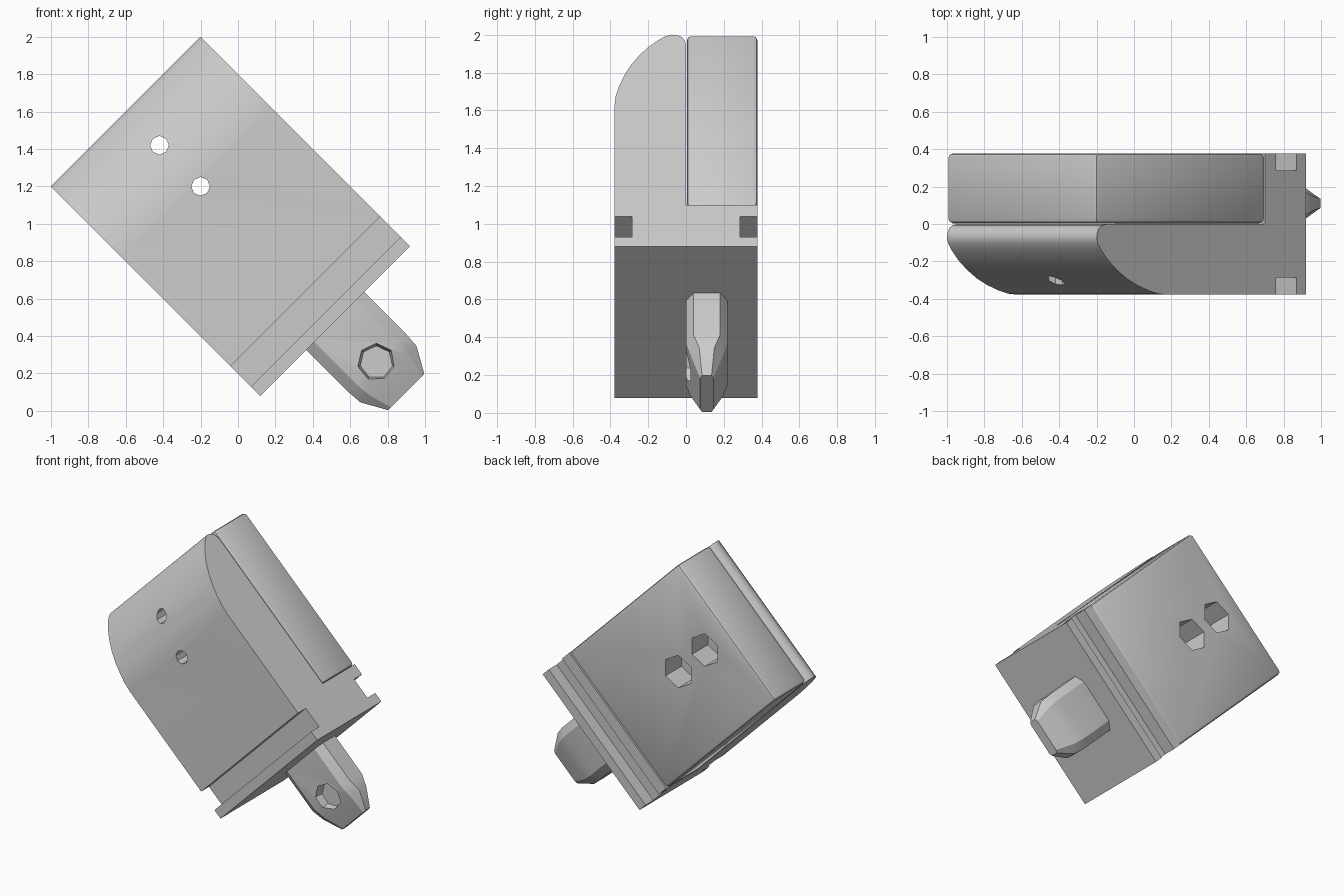
import bpy, bmesh, math
from mathutils import Matrix, Vector

if "Cube" in bpy.data.objects:
    bpy.data.objects.remove(bpy.data.objects["Cube"], do_unlink=True)

# Tilted frame: local x across the body, y front to back, z from crown to base
S = math.sqrt(0.5)
TILT = Matrix(((-S, 0, S, -0.6), (0, 1, 0, 0), (-S, 0, -S, 1.6), (0, 0, 0, 1)))
HALF = 0.566

grey = bpy.data.materials.new("plain grey")
grey.use_nodes = True
grey.diffuse_color = (0.6, 0.6, 0.6, 1)
grey.node_tree.nodes["Principled BSDF"].inputs["Base Color"].default_value = (0.6, 0.6, 0.6, 1)


def finish(bm, name, matrix=TILT):
    bm.transform(matrix)
    bmesh.ops.recalc_face_normals(bm, faces=bm.faces[:])
    mesh = bpy.data.meshes.new(name)
    bm.to_mesh(mesh)
    bm.free()
    mesh.materials.append(grey)
    obj = bpy.data.objects.new(name, mesh)
    bpy.context.collection.objects.link(obj)
    return obj


def loft(rings, name):
    """Skin a list of equal-length closed rings and cap both ends."""
    bm = bmesh.new()
    loops = [[bm.verts.new(p) for p in ring] for ring in rings]
    n = len(loops[0])
    for a, b in zip(loops, loops[1:]):
        for i in range(n):
            j = (i + 1) % n
            bm.faces.new((a[i], a[j], b[j], b[i]))
    bm.faces.new(loops[0])
    bm.faces.new(loops[-1])
    return finish(bm, name)


def drill(obj, x, z, y0, y1, r_front, r_back, sides):
    """Cut a hole along y, from y0 to y1."""
    bm = bmesh.new()
    place = Matrix.Translation((x, (y0 + y1) / 2, z)) @ Matrix.Rotation(math.pi / 2, 4, "X")
    bmesh.ops.create_cone(bm, cap_ends=True, segments=sides, radius1=r_back,
                          radius2=r_front, depth=y1 - y0)
    cutter = finish(bm, "cutter", place)
    cutter.hide_render = True
    mod = obj.modifiers.new("hole", "BOOLEAN")
    mod.operation = "DIFFERENCE"
    mod.solver = "EXACT"
    mod.object = cutter
    graph = bpy.context.evaluated_depsgraph_get()
    cut = bpy.data.meshes.new_from_object(obj.evaluated_get(graph))
    obj.modifiers.clear()
    obj.data = cut
    bpy.data.objects.remove(cutter, do_unlink=True)


# Body: rounded crown in front, slotted base, step that carries the back block
crown = [(0, 0.08), (-0.006, 0.045), (-0.02, 0.02), (-0.045, 0.005), (-0.075, 0),
         (-0.105, 0.01), (-0.14, 0.035), (-0.195, 0.088), (-0.245, 0.152),
         (-0.29, 0.225), (-0.325, 0.3), (-0.355, 0.39), (-0.372, 0.46), (-0.378, 0.53)]
slot = [(0.378, 1.358), (0.285, 1.358), (0.285, 1.513), (0.378, 1.513), (0.378, 1.584)]
outline = crown + [(-y, d) for y, d in slot] + slot[::-1] + [(0.378, 1.273), (0, 1.273)]
body = loft([[(v, y, d) for y, d in outline] for v in (-HALF, HALF)], "body")

# Back block: box with softened edges
bm = bmesh.new()
bmesh.ops.create_cube(bm, size=1)
bm.transform(Matrix.Translation((0, 0.191, 0.6365)) @ Matrix.Diagonal((2 * HALF, 0.374, 1.273, 1)))
bmesh.ops.bevel(bm, geom=bm.edges[:], offset=0.022, segments=2, profile=0.5, affect="EDGES")
back_block = finish(bm, "back_block")

# Two screw holes, with hexagonal nut pockets at the back
for x, z in ((-0.42, 1.42), (-0.2, 1.2)):
    drill(body, x, z, -0.6, 0.6, 0.05, 0.05, 8)
    drill(back_block, x, z, -0.6, 0.6, 0.05, 0.05, 8)
    drill(back_block, x, z, 0.19, 0.6, 0.122, 0.122, 6)


# Peg: chamfered bar with a tapered tip
def peg_ring(hv, hy, cv, cy, d):
    corner = [(hv, hy - cy), (hv - cv, hy)]
    quarter = corner + [(-v, y) for v, y in corner[::-1]]
    return [(v, y + 0.11, d) for v, y in quarter + [(-v, -y) for v, y in quarter]]


peg = loft([peg_ring(0.219, 0.11, 0.06, 0.04, 1.57),
            peg_ring(0.219, 0.11, 0.06, 0.04, 1.9),
            peg_ring(0.212, 0.085, 0.06, 0.045, 1.987),
            peg_ring(0.137, 0.035, 0.02, 0.01, 2.12)], "peg")
drill(peg, 0.74, 0.26, -0.08, 0.06, 0.12, 0.088, 7)

# Smooth the curves, keep the edges sharp
bpy.ops.object.select_all(action="DESELECT")
for obj in (body, back_block, peg):
    obj.select_set(True)
bpy.context.view_layer.objects.active = body
bpy.ops.object.shade_smooth_by_angle(angle=math.radians(28))
